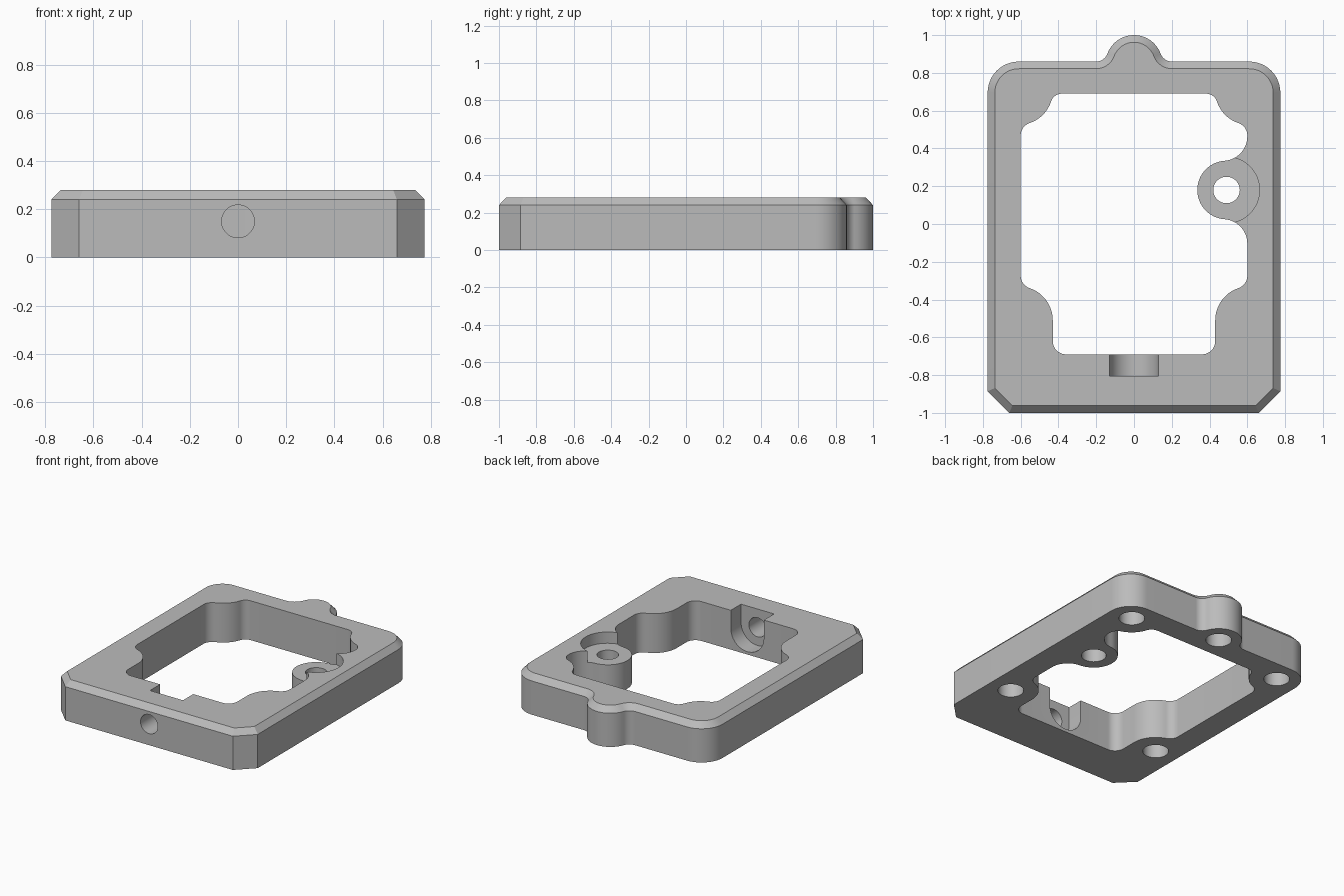
import bpy, bmesh, math
from math import atan2, cos, sin, pi, radians, sqrt
from mathutils import Matrix, Vector

cube = bpy.data.objects.get("Cube")
if cube:
    bpy.data.objects.remove(cube, do_unlink=True)

HEIGHT, CHAMFER = 0.28, 0.038
SCREW_X, REAR_Y, FRONT_Y = 0.61, 0.705, -0.51
LUG = (0.49, 0.18)
TAB = (0.0, 0.85)

grey = bpy.data.materials.new("plain grey")
grey.use_nodes = True
grey.diffuse_color = (0.5, 0.5, 0.5, 1)
grey.node_tree.nodes["Principled BSDF"].inputs["Base Color"].default_value = (0.5, 0.5, 0.5, 1)


def arc(centre, r, start, end, steps=12):
    return [(centre[0] + r * cos(start + (end - start) * i / steps),
             centre[1] + r * sin(start + (end - start) * i / steps)) for i in range(steps + 1)]


def toward(a, b):
    return atan2(b[1] - a[1], b[0] - a[0])


def mirrored(points):
    return [(-x, y) for x, y in reversed(points)]


def clean(points):
    return [p for i, p in enumerate(points) if math.dist(p, points[i - 1]) > 1e-4]


def inset(points, d):
    """Move every side of a counter-clockwise outline inward by d."""
    result = []
    for i, p in enumerate(points):
        p = Vector(p)
        e1 = (p - Vector(points[i - 1])).normalized()
        e2 = (Vector(points[(i + 1) % len(points)]) - p).normalized()
        n1, n2 = Vector((-e1.y, e1.x)), Vector((-e2.y, e2.x))
        q = p + (n1 + n2) * (d / (1 + n1.dot(n2)))
        result.append((q.x, q.y))
    return result


def loft(name, layers):
    """Solid through stacked counter-clockwise outlines given as (points, z)."""
    bm = bmesh.new()
    rings = [[bm.verts.new((x, y, z)) for x, y in pts] for pts, z in layers]
    for low, high in zip(rings, rings[1:]):
        for i in range(len(low)):
            j = (i + 1) % len(low)
            bm.faces.new((low[i], low[j], high[j], high[i]))
    bm.faces.new(list(reversed(rings[0])))
    bm.faces.new(rings[-1])
    mesh = bpy.data.meshes.new(name)
    bm.to_mesh(mesh)
    bm.free()
    mesh.materials.append(grey)
    obj = bpy.data.objects.new(name, mesh)
    bpy.context.collection.objects.link(obj)
    return obj


def cylinder(name, centre, r, z0, z1):
    pts = arc(centre, r, 0, 2 * pi, 48)[:-1]
    return loft(name, [(pts, z0), (pts, z1)])


def volume(mesh):
    bm = bmesh.new()
    bm.from_mesh(mesh)
    result = bm.calc_volume(signed=True)
    bm.free()
    return result


def cut(target, cutter):
    """Subtract the cutter with the first solver that gives a sound solid."""
    before = volume(target.data)
    mod = target.modifiers.new("cut", 'BOOLEAN')
    mod.operation, mod.object = 'DIFFERENCE', cutter
    sound = None
    for solver in ('EXACT', 'MANIFOLD', 'FLOAT'):
        mod.solver = solver
        graph = bpy.context.evaluated_depsgraph_get()
        mesh = bpy.data.meshes.new_from_object(target.evaluated_get(graph))
        if before * 0.2 < volume(mesh) < before:
            sound = mesh
            break
    target.modifiers.remove(mod)
    if sound:
        target.data = sound
    bpy.data.objects.remove(cutter, do_unlink=True)


# Outer outline: clipped front corners, round rear corners, rear tab
blend_r = 0.065
tab_blend = (sqrt((0.15 + blend_r) ** 2 - 0.075 ** 2), 0.86 + blend_r)
half = [(0.66, -1), (0.775, -0.885)]
half += arc((0.61, 0.695), 0.165, 0, pi / 2)
half += arc(tab_blend, blend_r, -pi / 2, toward(tab_blend, TAB))
half += arc(TAB, 0.15, toward(TAB, tab_blend), pi / 2)
outline = clean(half + mirrored(half))
frame = loft("frame", [(outline, 0), (outline, HEIGHT - 0.04),
                       (inset(outline, CHAMFER), HEIGHT)])

# Central opening: round screw bosses in the corners, a lug on the left wall
front_boss, rear_boss, boss_r = (SCREW_X, FRONT_Y), (SCREW_X, REAR_Y), 0.18
side_off = sqrt(0.25 ** 2 - 0.08 ** 2)
front_blend, rear_blend = (0.53, FRONT_Y + side_off), (0.53, REAR_Y - side_off)
top_blend = (SCREW_X - sqrt(0.24 ** 2 - (REAR_Y - 0.63) ** 2), 0.63)
front_part = arc((0.36, -0.62), 0.07, -pi / 2, 0)
front_part += arc(front_boss, boss_r, pi, toward(front_boss, front_blend))
front_part += arc(front_blend, 0.07, toward(front_blend, front_boss), 0)
rear_part = arc(rear_blend, 0.07, 0, toward(rear_blend, rear_boss))
rear_part += arc(rear_boss, boss_r, toward(rear_boss, rear_blend),
                 toward(rear_boss, top_blend))
rear_part += arc(top_blend, 0.06, toward(top_blend, rear_boss), pi / 2)

lug_r, neck_r = 0.155, 0.13
neck_off = sqrt((lug_r + neck_r) ** 2 - 0.02 ** 2)
neck_low, neck_high = (0.47, LUG[1] - neck_off), (0.47, LUG[1] + neck_off)
lug_part = arc(neck_low, neck_r, 0, toward(neck_low, LUG))
lug_part += arc(LUG, lug_r, toward(LUG, neck_low) + 2 * pi, toward(LUG, neck_high), 32)
lug_part += arc(neck_high, neck_r, toward(neck_high, LUG), 0)
opening = clean(front_part + lug_part + rear_part + mirrored(front_part + rear_part))
cutters = [loft("opening_cutter", [(opening, -0.1), (opening, 0.4)])]

# Lug: lowered seat, through hole and wider hole below
cutters.append(cylinder("lug_seat_cutter", LUG, 0.175, 0.20, 0.4))
cutters.append(cylinder("lug_hole_cutter", LUG, 0.07, -0.1, 0.35))
cutters.append(cylinder("lug_lower_hole_cutter", LUG, 0.08, -0.15, 0.12))

# Blind screw holes underneath
for centre in [(s * SCREW_X, y) for s in (-1, 1) for y in (FRONT_Y, REAR_Y)] + [TAB]:
    cutters.append(cylinder("screw_hole_cutter", centre, 0.083, -0.1, 0.18))

# Front hole, and the U-shaped pocket behind it
upright = Matrix.Rotation(radians(90), 4, 'X')
front_hole = cylinder("front_hole_cutter", (0, 0.15), 0.068, 0.75, 1.1)
pocket_shape = [(0.13, 0.4), (-0.13, 0.4)] + arc((0, 0.15), 0.13, pi, 2 * pi, 24)
pocket = loft("pocket_cutter", [(pocket_shape, 0.6), (pocket_shape, 0.805)])
for obj in (front_hole, pocket):
    obj.data.transform(upright)
    cutters.append(obj)

for cutter in cutters:
    cutter.hide_render = True
    cut(frame, cutter)

# Smooth the curved walls, keep the edges sharp
bpy.ops.object.select_all(action='DESELECT')
bpy.context.view_layer.objects.active = frame
frame.select_set(True)
bpy.ops.object.shade_smooth_by_angle(angle=radians(30))
